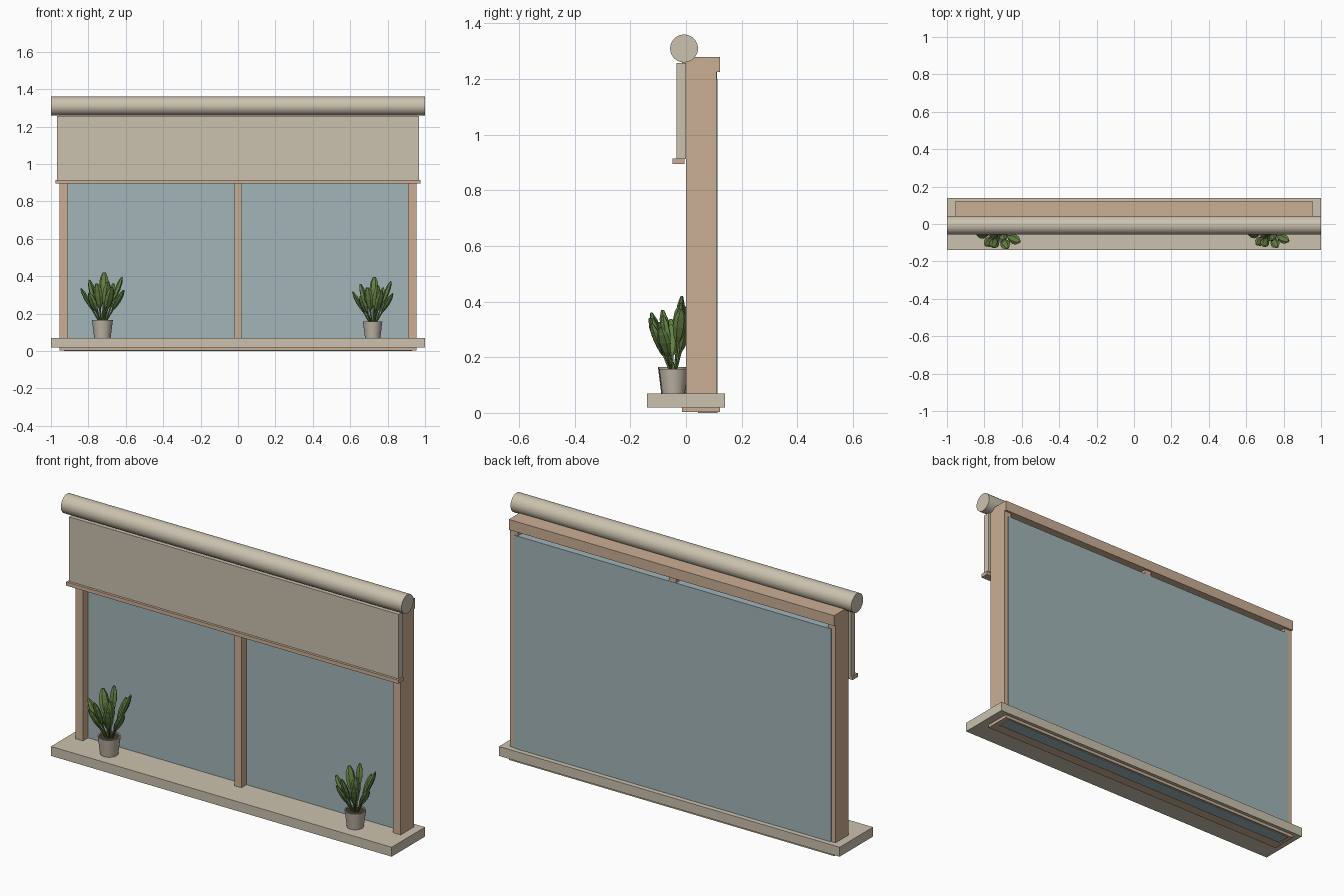
import bpy, math
from mathutils import Vector, Matrix

if "Cube" in bpy.data.objects:
    bpy.data.objects.remove(bpy.data.objects["Cube"])


def mat(name, r, g, b):
    m = bpy.data.materials.new(name)
    m.diffuse_color = (r, g, b, 1)
    m.use_nodes = True
    m.node_tree.nodes["Principled BSDF"].inputs["Base Color"].default_value = m.diffuse_color
    return m


WOOD = mat("wood", 0.60, 0.43, 0.30)
CREAM = mat("cream", 0.60, 0.54, 0.43)
GLASS = mat("glass", 0.36, 0.46, 0.48)
LEAF = mat("leaf_green", 0.13, 0.22, 0.06)
SOIL = mat("soil", 0.06, 0.04, 0.03)
CLAY = mat("clay", 0.52, 0.46, 0.38)


def finish(name, m):
    ob = bpy.context.object
    ob.name = name
    ob.data.materials.append(m)
    return ob


def box(name, x, y, z, m):
    """Box from (min, max) pairs."""
    bpy.ops.mesh.primitive_cube_add(size=1)
    ob = finish(name, m)
    spans = (x, y, z)
    ob.data.transform(Matrix.Translation([sum(s) / 2 for s in spans])
                      @ Matrix.Diagonal([s[1] - s[0] for s in spans] + [1]))
    return ob


def lathe(name, profile, n, loc, scale, m):
    """Closed surface of revolution around z."""
    verts = [(r * math.cos(2 * math.pi * i / n), r * math.sin(2 * math.pi * i / n), z)
             for r, z in profile for i in range(n)]
    faces = [(k * n + i, k * n + (i + 1) % n, (k + 1) * n + (i + 1) % n, (k + 1) * n + i)
             for k in range(len(profile) - 1) for i in range(n)]
    faces.append(tuple(reversed(range(n))))
    faces.append(tuple(range((len(profile) - 1) * n, len(profile) * n)))
    me = bpy.data.meshes.new(name)
    me.from_pydata(verts, [], faces)
    ob = bpy.data.objects.new(name, me)
    bpy.context.collection.objects.link(ob)
    me.materials.append(m)
    ob.location, ob.scale = loc, (scale,) * 3
    return ob


def smooth(ob):
    bpy.ops.object.select_all(action='DESELECT')
    ob.select_set(True)
    bpy.context.view_layer.objects.active = ob
    bpy.ops.object.shade_smooth_by_angle(angle=math.radians(35))


# Window frame
for side, tag in ((-1, "left"), (1, "right")):
    box(tag + "_post", sorted((side * 0.91, side * 0.955)), (0, 0.11), (0.01, 1.28), WOOD)
box("centre_mullion", (-0.02, 0.02), (0, 0.112), (0.01, 1.26), WOOD)
box("top_rail", (-0.955, 0.955), (-0.015, 0.122), (1.225, 1.28), WOOD)
box("bottom_rail", (-0.955, 0.955), (-0.015, 0.122), (0.004, 0.06), WOOD)
box("glass_pane", (-0.93, 0.93), (0.043, 0.114), (0.0, 1.2), GLASS)
box("sill", (-1, 1), (-0.14, 0.14), (0.02, 0.07), CREAM)

# Roller blind
box("blind_fabric", (-0.968, 0.968), (-0.035, 0.0), (0.912, 1.257), CREAM)
box("blind_bottom_bar", (-0.975, 0.975), (-0.048, -0.005), (0.895, 0.915), WOOD)
bpy.ops.mesh.primitive_cylinder_add(vertices=40, radius=0.05, depth=2,
                                    location=(0, -0.007, 1.31),
                                    rotation=(0, math.pi / 2, 0))
smooth(finish("blind_roller", CREAM))

# Potted plants: leaf tips relative to the pot base
POT = [(0.044, 0), (0.056, 0.095), (0.05, 0.095), (0.048, 0.084)]
BLADE = [(0.006, 0.0), (0.019, 0.2), (0.027, 0.5), (0.023, 0.78), (0.008, 1.0)]
TIPS = [(0.01, 0.03, 0.35), (0.105, 0.03, 0.325), (0.115, -0.05, 0.255),
        (-0.115, -0.01, 0.265), (-0.07, 0.045, 0.31), (0.05, -0.085, 0.27),
        (-0.03, -0.08, 0.29), (0.06, 0.06, 0.29), (-0.07, -0.07, 0.24),
        (0.03, -0.04, 0.30)]

for x, s, tag in ((-0.725, 1.0, "left"), (0.72, 0.93, "right")):
    origin = Vector((x, -0.045, 0.07))
    smooth(lathe(tag + "_pot", POT, 24, origin, s, CLAY))
    lathe(tag + "_soil", [(0.049, 0.08), (0.049, 0.089)], 24, origin, s, SOIL)
    for i, tip in enumerate(TIPS):
        tip = Vector(tip)
        base = Vector((tip.x * 0.15, tip.y * 0.15, 0.085))
        d = tip - base
        rot = d.to_track_quat('Z', 'Y')
        length = min(0.14, d.length * 0.66)
        start = tip - d.normalized() * length
        # Stem
        stem = lathe(f"{tag}_stem_{i}", [(0.004, 0), (0.005, (start - base).length + 0.01)],
                     5, origin + base * s, s, LEAF)
        # Flattened faceted leaf blade
        leaf = lathe(f"{tag}_leaf_{i}", [(r, t * length) for r, t in BLADE],
                     6, origin + start * s, s, LEAF)
        leaf.data.transform(Matrix.Diagonal((1, 0.5, 1, 1)))
        for ob in (stem, leaf):
            ob.rotation_mode = 'QUATERNION'
            ob.rotation_quaternion = rot
